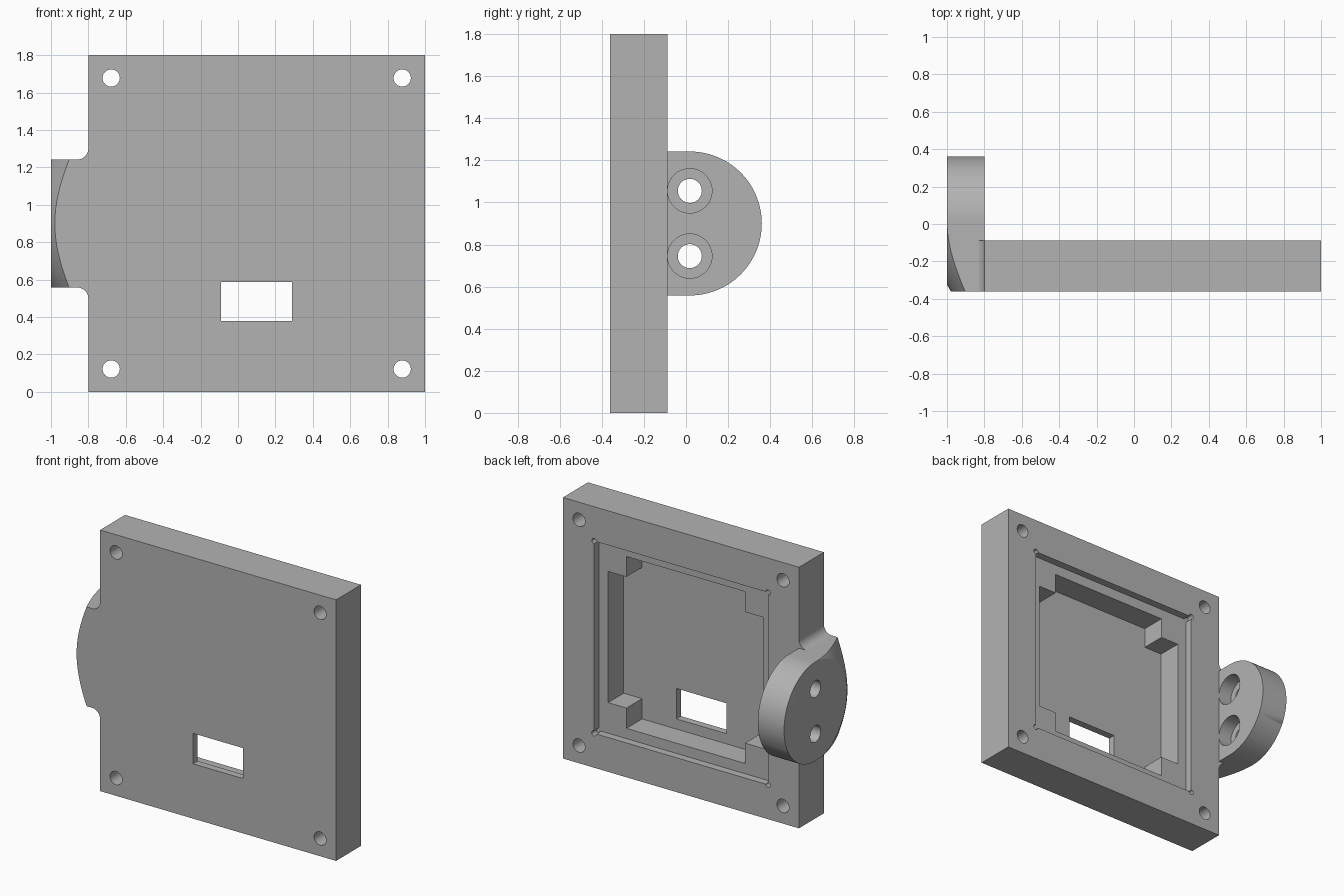
import bpy, bmesh
from math import sin, cos, pi, radians, sqrt

cube = bpy.data.objects.get("Cube")
if cube:
    bpy.data.objects.remove(cube, do_unlink=True)

grey = bpy.data.materials.new("light grey")
grey.use_nodes = True
COLOUR = (0.45, 0.45, 0.45, 1)
grey.diffuse_color = COLOUR
grey.node_tree.nodes["Principled BSDF"].inputs["Base Color"].default_value = COLOUR


def finish(name, bm):
    bmesh.ops.recalc_face_normals(bm, faces=bm.faces)
    mesh = bpy.data.meshes.new(name)
    bm.to_mesh(mesh)
    bm.free()
    mesh.materials.append(grey)
    obj = bpy.data.objects.new(name, mesh)
    bpy.context.collection.objects.link(obj)
    return obj


def prism(name, points, axis, start, end):
    """Extrude a closed outline along x (outline in y, z) or y (outline in x, z)."""
    def place(p, w):
        return (w, p[0], p[1]) if axis == "X" else (p[0], w, p[1])
    bm = bmesh.new()
    face = bm.faces.new([bm.verts.new(place(p, start)) for p in points])
    new = bmesh.ops.extrude_face_region(bm, geom=[face])["geom"]
    shift = place((0, 0), end - start)
    bmesh.ops.translate(bm, vec=shift, verts=[v for v in new if isinstance(v, bmesh.types.BMVert)])
    return finish(name, bm)


def arc(u, v, r, a, b, n):
    return [(u + r * cos(radians(a + (b - a) * i / n)),
             v + r * sin(radians(a + (b - a) * i / n))) for i in range(n + 1)]


def circle(u, v, r, n=48):
    return arc(u, v, r, 0, 360, n)[:-1]


def rect(u, v, hu, hv):
    return [(u - hu, v - hv), (u + hu, v - hv), (u + hu, v + hv), (u - hu, v + hv)]


def combine(target, other, operation):
    mod = target.modifiers.new("combine", "BOOLEAN")
    mod.operation, mod.solver, mod.object = operation, "EXACT", other
    bpy.context.view_layer.objects.active = target
    bpy.ops.object.modifier_apply(modifier=mod.name)
    bpy.data.objects.remove(other, do_unlink=True)


FRONT, BACK = -0.36, -0.088
CX, CZ = 0.1, 0.9            # centre of the plate
HALF = 0.9
LOBE_Y, LOBE_R = 0.018, 0.342
FILLET = 0.06
SIDE = CX - HALF

# plate with a filleted side tab
upper = arc(SIDE - FILLET, CZ + LOBE_R + FILLET, FILLET, 0, -90, 12) + [(-1, CZ + LOBE_R)]
lower = [(x, 2 * CZ - z) for x, z in reversed(upper)]
outline = [(1, 0), (1, 2 * HALF), (SIDE, 2 * HALF)] + upper + lower + [(SIDE, 0)]
body = prism("mounting_plate", outline, "Y", FRONT, BACK)

# rounded ear standing out behind the tab
ear = [(FRONT, CZ - LOBE_R)] + arc(LOBE_Y, CZ, LOBE_R, -90, 90, 64) + [(FRONT, CZ + LOBE_R)]
combine(body, prism("ear", ear, "X", -1, SIDE), "UNION")

# conical chamfer on the outer side of the ear
slope = sqrt(3)
outer = LOBE_R + 0.12 * slope
ring = [(-1.05, LOBE_R - 0.05 * slope), (-0.88, outer), (-1.05, outer)]
bm = bmesh.new()
loops = [[bm.verts.new((x, LOBE_Y + r * cos(a), CZ + r * sin(a))) for x, r in ring]
         for a in (2 * pi * i / 128 for i in range(128))]
for i, here in enumerate(loops):
    there = loops[(i + 1) % len(loops)]
    for j in range(3):
        k = (j + 1) % 3
        bm.faces.new((here[j], here[k], there[k], there[j]))
combine(body, finish("chamfer_cutter", bm), "DIFFERENCE")

# counterbored screw holes through the ear
for s in (-1, 1):
    z = CZ + s * 0.155
    combine(body, prism("screw_cutter", circle(LOBE_Y, z, 0.057), "X", -1.1, -0.7), "DIFFERENCE")
    combine(body, prism("bore_cutter", circle(LOBE_Y, z, 0.1055), "X", -0.9, -0.79), "DIFFERENCE")

# shallow square recess in the back, with relieved corners
RECESS, SHELF = 0.663, BACK - 0.052
combine(body, prism("recess_cutter", rect(CX, CZ, RECESS, RECESS), "Y", SHELF, 0), "DIFFERENCE")

# deep pocket that leaves a block in each corner
P, Q = 0.592, 0.452
cross = []
for sx, sz in ((1, 1), (-1, 1), (-1, -1), (1, -1)):
    corner = [(P, Q), (Q, Q), (Q, P)]
    if sx * sz < 0:
        corner.reverse()
    cross += [(CX + sx * u, CZ + sz * v) for u, v in corner]
combine(body, prism("pocket_cutter", cross, "Y", FRONT + 0.05, 0), "DIFFERENCE")

# corner bolt holes and recess reliefs
for sx in (-1, 1):
    for sz in (-1, 1):
        bolt = circle(CX + sx * 0.778, CZ + sz * 0.778, 0.046)
        combine(body, prism("bolt_cutter", bolt, "Y", -0.5, 0), "DIFFERENCE")
        relief = circle(CX + sx * RECESS, CZ + sz * RECESS, 0.018, 20)
        combine(body, prism("relief_cutter", relief, "Y", SHELF, 0), "DIFFERENCE")

# rectangular window through the front wall
combine(body, prism("window_cutter", rect(CX, 0.483, 0.19, 0.105), "Y", -0.5, 0), "DIFFERENCE")

# smooth the round walls, keep the corners crisp
bpy.ops.object.select_all(action="DESELECT")
body.select_set(True)
bpy.context.view_layer.objects.active = body
bpy.ops.object.shade_smooth_by_angle(angle=radians(25))
